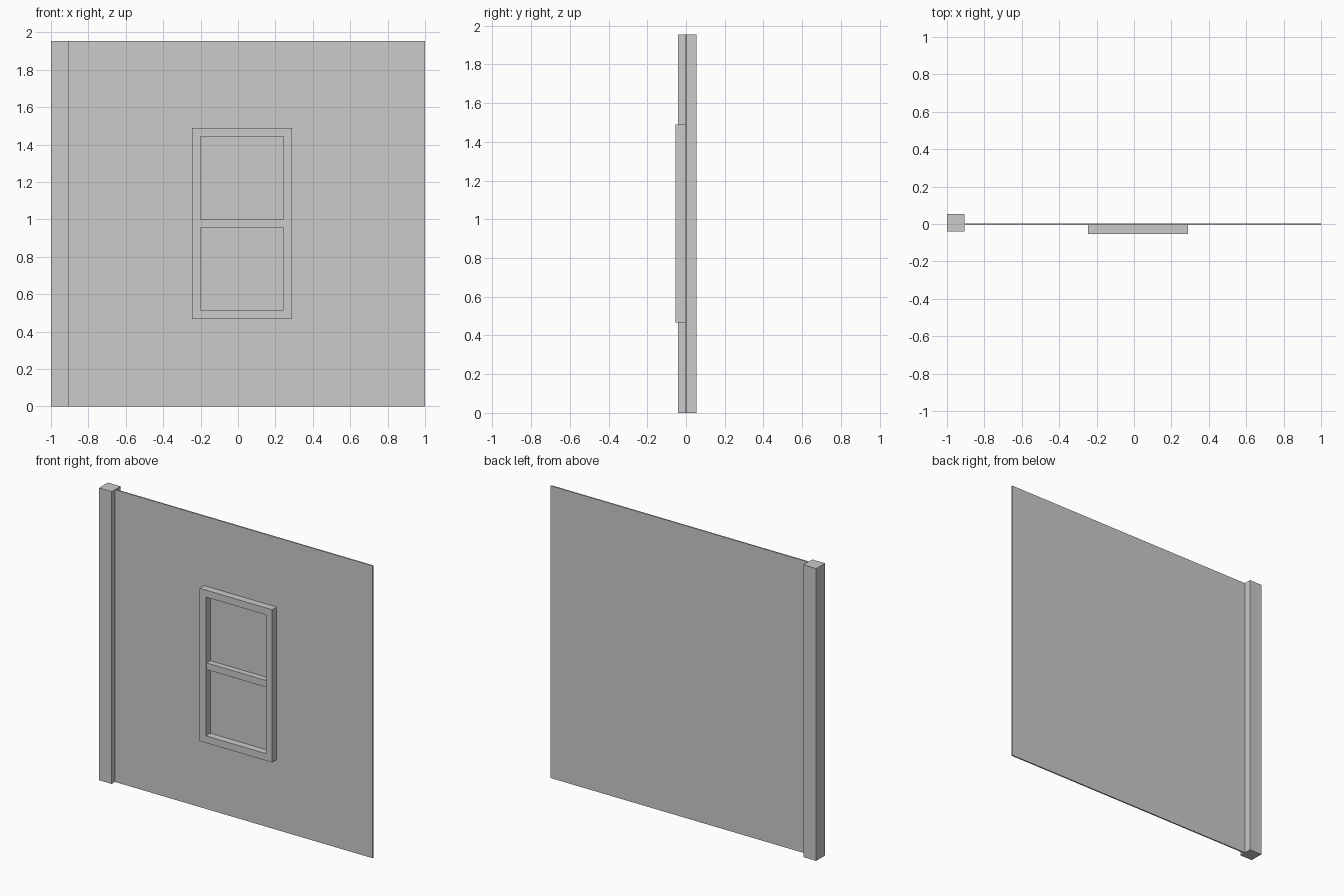
import bpy

if "Cube" in bpy.data.objects:
    bpy.data.objects.remove(bpy.data.objects["Cube"])


def box(name, x, y, z):
    """Box from (min, max) ranges on each axis."""
    v = [(a, b, c) for a in x for b in y for c in z]
    f = [(0, 1, 3, 2), (4, 6, 7, 5), (0, 4, 5, 1),
         (2, 3, 7, 6), (0, 2, 6, 4), (1, 5, 7, 3)]
    mesh = bpy.data.meshes.new(name)
    mesh.from_pydata(v, [], f)
    ob = bpy.data.objects.new(name, mesh)
    bpy.context.collection.objects.link(ob)
    return ob


def ring(name, outer, inner, y):
    """Rectangular frame; outer and inner are (x0, x1, z0, z1)."""
    v = []
    for d in y:
        for x0, x1, z0, z1 in (outer, inner):
            v += [(x0, d, z0), (x1, d, z0), (x1, d, z1), (x0, d, z1)]
    f = []
    for i in range(4):
        j = (i + 1) % 4
        f += [(i, j, j + 4, i + 4), (i + 8, i + 12, j + 12, j + 8),
              (i, i + 8, j + 8, j), (i + 4, j + 4, j + 12, i + 12)]
    mesh = bpy.data.meshes.new(name)
    mesh.from_pydata(v, [], f)
    ob = bpy.data.objects.new(name, mesh)
    bpy.context.collection.objects.link(ob)
    return ob


HEIGHT = 1.955

# Square corner post and thin wall sheet
box("corner_post", (-1.0, -0.906), (-0.041, 0.053), (0, HEIGHT))
box("wall_panel", (-0.906, 1.0), (-0.006, 0.003), (0, HEIGHT))

# Window trim on the front of the wall
ring("window_frame", (-0.246, 0.29, 0.468, 1.49),
     (-0.2, 0.244, 0.515, 1.443), (-0.053, -0.004))
box("window_crossbar", (-0.2, 0.244), (-0.045, -0.004), (0.955, 1.0))
